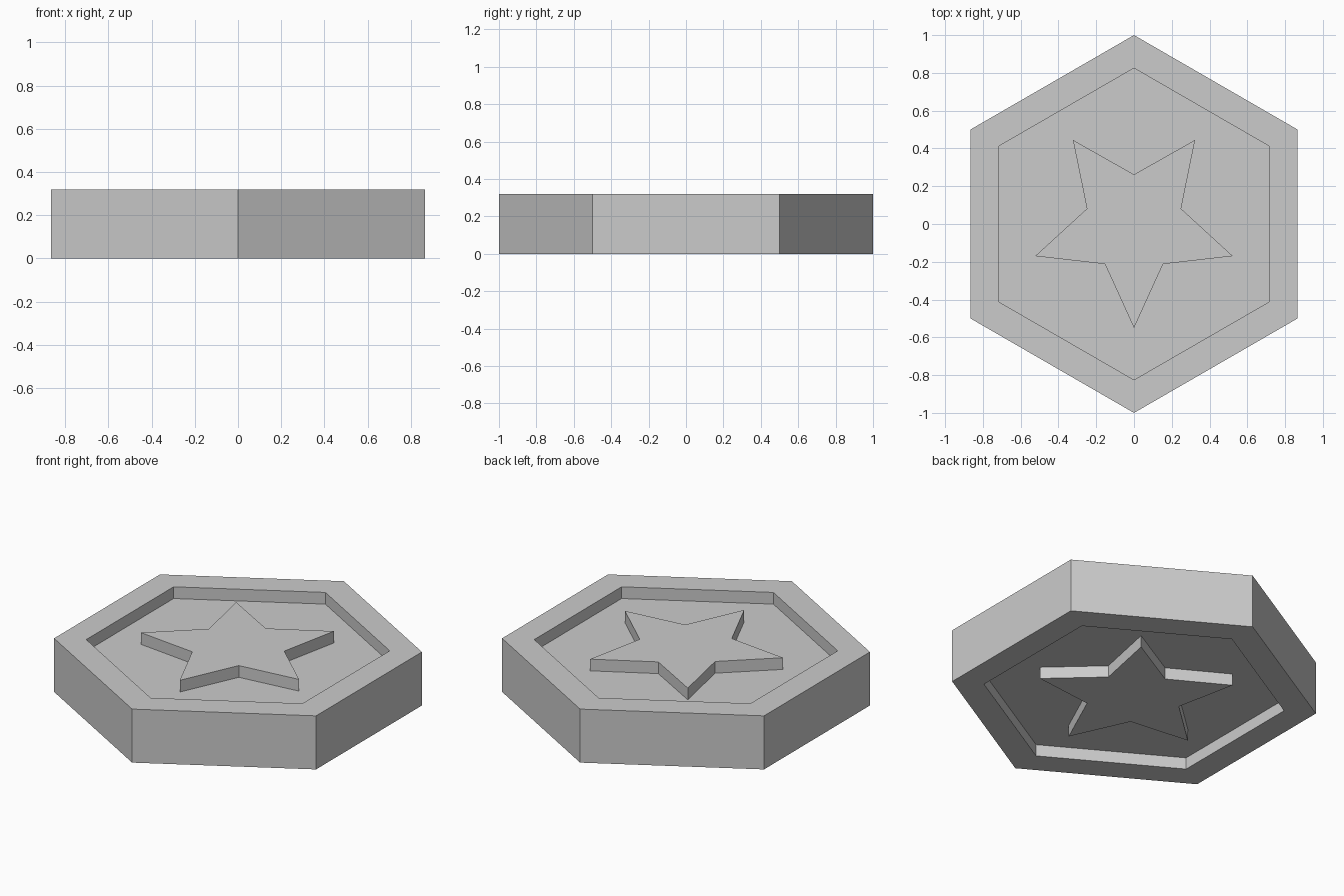
import bpy
import bmesh
from math import cos, sin, pi

HEIGHT = 0.32      # full thickness
RECESS = 0.07      # depth of the sunken field on each face
RIM_R, FIELD_R = 1.0, 0.825
TIP_R, NOTCH_R = 0.55, 0.262

cube = bpy.data.objects.get("Cube")
if cube:
    bpy.data.objects.remove(cube, do_unlink=True)

# Material
grey = bpy.data.materials.new("plain grey")
grey.use_nodes = True
colour = (0.6, 0.6, 0.6, 1)
grey.diffuse_color = colour
grey.node_tree.nodes["Principled BSDF"].inputs["Base Color"].default_value = colour

bm = bmesh.new()


def loop(radii, count, z):
    """Closed outline starting at the front; radii repeat round the loop."""
    verts = []
    for i in range(count):
        a = -pi / 2 + 2 * pi * i / count
        r = radii[i % len(radii)]
        verts.append(bm.verts.new((r * cos(a), r * sin(a), z)))
    return verts


def bridge(a, b):
    """Quad strip between two matching outlines."""
    for i in range(len(a)):
        j = (i + 1) % len(a)
        bm.faces.new((a[i], a[j], b[j], b[i]))


def fill_between(a, b):
    """Flat face area between two outlines with different point counts."""
    edges = [bm.edges.get((v[i - 1], v[i])) for v in (a, b) for i in range(len(v))]
    bmesh.ops.triangle_fill(bm, edges=edges, use_beauty=True)


# Both faces: flat rim, sunken field and a star rising back to rim level
rims = []
for face_z, floor_z in ((0, RECESS), (HEIGHT, HEIGHT - RECESS)):
    rim = loop([RIM_R], 6, face_z)
    field_edge = loop([FIELD_R], 6, face_z)
    field_floor = loop([FIELD_R], 6, floor_z)
    star_base = loop([TIP_R, NOTCH_R], 10, floor_z)
    star_top = loop([TIP_R, NOTCH_R], 10, face_z)
    bridge(rim, field_edge)
    bridge(field_edge, field_floor)
    bridge(star_base, star_top)
    fill_between(field_floor, star_base)
    bm.faces.new(star_top)
    rims.append(rim)

# Outer hexagonal wall
bridge(*rims)
bmesh.ops.recalc_face_normals(bm, faces=bm.faces)

mesh = bpy.data.meshes.new("hexagonal_star_tile")
bm.to_mesh(mesh)
bm.free()
mesh.materials.append(grey)
tile = bpy.data.objects.new("hexagonal_star_tile", mesh)
bpy.context.scene.collection.objects.link(tile)
